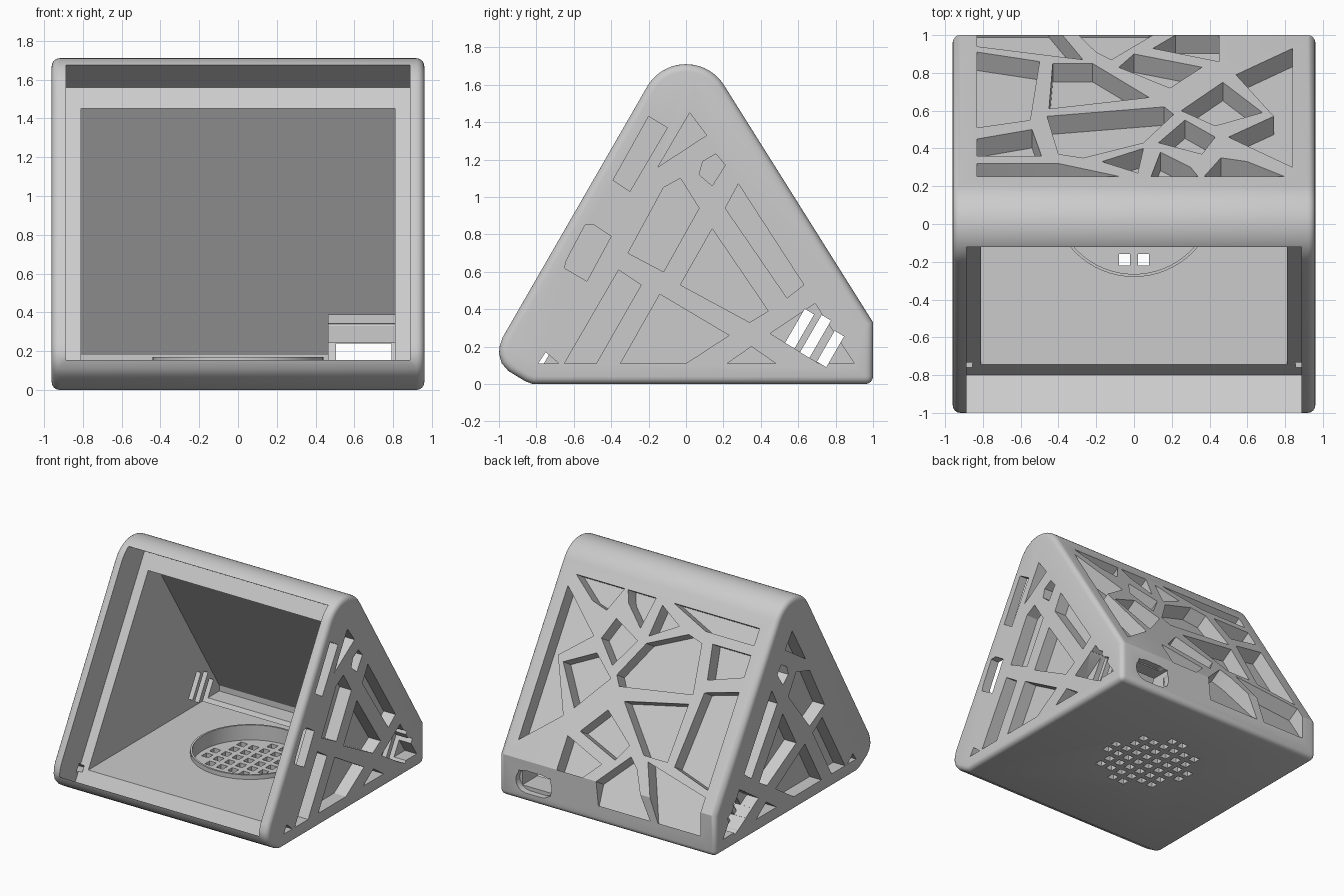
import bpy, bmesh, math
from mathutils import Vector as V

cube = bpy.data.objects.get("Cube")
if cube:
    bpy.data.objects.remove(cube)

GREY = (0.6, 0.6, 0.6, 1)
mat = bpy.data.materials.new("plain grey")
mat.use_nodes = True
mat.diffuse_color = GREY
mat.node_tree.nodes["Principled BSDF"].inputs["Base Color"].default_value = GREY


def prism(bm, pts, ext):
    """Closed prism from a ring of 3D points pushed along ext."""
    a = [bm.verts.new(p) for p in pts]
    b = [bm.verts.new(V(p) + V(ext)) for p in pts]
    n = len(a)
    faces = [bm.faces.new(a), bm.faces.new(b[::-1])]
    for i in range(n):
        faces.append(bm.faces.new((a[i], b[i], b[(i + 1) % n], a[(i + 1) % n])))
    bmesh.ops.recalc_face_normals(bm, faces=faces)


def make(name, prisms):
    bm = bmesh.new()
    for pts, ext in prisms:
        prism(bm, pts, ext)
    me = bpy.data.meshes.new(name)
    bm.to_mesh(me)
    bm.free()
    me.materials.append(mat)
    ob = bpy.data.objects.new(name, me)
    bpy.context.collection.objects.link(ob)
    return ob


def baked(ob):
    """Mesh of the object with its modifiers applied."""
    deps = bpy.context.evaluated_depsgraph_get()
    deps.update()
    return bpy.data.meshes.new_from_object(ob.evaluated_get(deps))


def volume(me):
    bm = bmesh.new()
    bm.from_mesh(me)
    v = abs(bm.calc_volume(signed=True))
    bm.free()
    return v


def combine(ob, prisms, op="DIFFERENCE", joined=False):
    """Boolean each prism, keeping the first solver with a plausible volume."""
    for group in ([prisms] if joined else [[p] for p in prisms]):
        tool = make("cutter", group)
        mod = ob.modifiers.new("combine", "BOOLEAN")
        mod.operation, mod.object = op, tool
        before, limit = volume(ob.data), volume(tool.data) * 1.01
        result = ob.data
        for solver in ("EXACT", "MANIFOLD", "FLOAT"):
            mod.solver = solver
            me = baked(ob)
            if 1e-6 < abs(volume(me) - before) < limit:
                result = me
                break
        ob.modifiers.remove(mod)
        ob.data = result
        bpy.data.objects.remove(tool)


def across(outline, half):
    """Side outline (y, z) spanning x from -half to half."""
    return [(-half, y, z) for y, z in outline], (2 * half, 0, 0)


def box(x0, x1, y0, y1, z0, z1):
    return [(x0, y0, z0), (x1, y0, z0), (x1, y1, z0), (x0, y1, z0)], (0, 0, z1 - z0)


def disc(r, z0, z1, cy, n=64):
    ring = [(r * math.cos(t), cy + r * math.sin(t), z0)
            for t in (2 * math.pi * i / n for i in range(n))]
    return ring, (0, 0, z1 - z0)


# Tent-shaped shell with a rounded ridge and rounded side edges
ridge = [(0.24 * math.cos(math.radians(t)), 1.47 + 0.24 * math.sin(math.radians(t)))
         for t in [32 + 118 * i / 20 for i in range(21)]]
toe = [(-0.98, 0.25), (-0.997, 0.2), (-1, 0.16), (-0.985, 0.11), (-0.95, 0.07),
       (-0.86, 0.015), (-0.82, 0)]
shell = make("case_shell", [across([(1, 0), (1, 0.33)] + ridge + toe, 0.96)])
bev = shell.modifiers.new("bevel", "BEVEL")
bev.width, bev.segments, bev.use_clamp_overlap = 0.04, 4, False
bev.limit_method, bev.angle_limit = "ANGLE", math.radians(50)
rounded = baked(shell)
shell.modifiers.remove(bev)
shell.data = rounded

# Screen recess square to the front slope, then the inner chamber
s, c = 0.5, math.sqrt(0.75)
low, high = V((-0.8, 0.04)), V((0.078, 1.56))
out = V((-c, s)) * 0.5
combine(shell, [across([low, high, high + out, low + out], 0.8875)])
combine(shell, [across([(-0.8, 0.135), (0.92, 0.135), (0.92, 0.18), (0.12, 1.45),
                        (-0.04, 1.45)], 0.81)])

# Block inside that carries the rear port
combine(shell, [box(0.465, 0.83, 0.77, 0.95, 0.12, 0.39)], "UNION")

# Blind lattice pockets on the sides, as (y, z)
shared = [
    [(0.28, 1.07), (0.63, 0.53), (0.54, 0.46), (0.21, 0.94)],
    [(0.14, 0.83), (0.44, 0.39), (0.34, 0.33), (-0.03, 0.53)],
    [(-0.14, 0.48), (0.23, 0.26), (0, 0.11), (-0.35, 0.11)],
    [(0.35, 0.2), (0.48, 0.11), (0.22, 0.11)],
    [(0.45, 0.27), (0.69, 0.43), (0.9, 0.11), (0.71, 0.11)],
    [(-0.36, 0.61), (-0.24, 0.53), (-0.48, 0.11), (-0.65, 0.11)],
    [(-0.79, 0.11), (-0.75, 0.17), (-0.68, 0.11)],
    [(0.02, 1.45), (0.11, 1.33), (-0.15, 1.16)],
    [(0.16, 1.23), (0.21, 1.17), (0.14, 1.06), (0.07, 1.12), (0.09, 1.19)],
]
big = [(-0.12, 1.05), (-0.03, 1.1), (0.07, 0.94), (-0.12, 0.6), (-0.31, 0.7)]
left_only = [big,
             [(-0.54, 0.85), (-0.49, 0.85), (-0.4, 0.79), (-0.53, 0.55), (-0.65, 0.62), (-0.64, 0.66)],
             [(-0.2, 1.43), (-0.1, 1.37), (-0.3, 1.03), (-0.39, 1.09)]]
right_only = [[(y - 0.08 if y < -0.1 else y, z) for y, z in big]]
for side, cells in ((1, shared + left_only), (-1, shared + right_only)):
    combine(shell, [([(side * 0.855, y, z) for y, z in cell], (side * 0.3, 0, 0))
                    for cell in cells])

# Blind lattice pockets on the rear slope, as (x, y) along the slope
rear = [
    [(-0.83, 0.91), (-0.5, 0.86), (-0.55, 0.55), (-0.83, 0.51)],
    [(-0.83, 0.94), (-0.27, 0.87), (-0.45, 1.085), (-0.83, 1.085)],
    [(-0.43, 0.85), (-0.22, 0.85), (0.08, 0.67), (-0.45, 0.61)],
    [(-0.46, 0.57), (0.16, 0.62), (0.21, 0.58), (0.05, 0.43), (-0.27, 0.35), (-0.4, 0.37)],
    [(-0.83, 0.45), (-0.54, 0.5), (-0.49, 0.36), (-0.83, 0.36)],
    [(-0.83, 0.32), (-0.4, 0.32), (-0.07, 0.25), (-0.83, 0.25)],
    [(-0.17, 0.33), (0.05, 0.4), (0.02, 0.27)],
    [(0.09, 0.25), (0.14, 0.38), (0.3, 0.3), (0.34, 0.25)],
    [(0.13, 0.43), (0.27, 0.55), (0.43, 0.46), (0.36, 0.37)],
    [(0.37, 0.25), (0.46, 0.35), (0.6, 0.33), (0.8, 0.25)],
    [(0.25, 0.6), (0.47, 0.75), (0.68, 0.59), (0.43, 0.52)],
    [(0.54, 0.79), (0.84, 0.93), (0.84, 0.3), (0.5, 0.46), (0.74, 0.57)],
    [(-0.08, 0.83), (0, 0.9), (0.36, 0.83), (0.19, 0.72)],
    [(-0.38, 1.085), (-0.2, 0.91), (-0.12, 0.87), (0.1, 1), (0.08, 1.085)],
    [(0.1, 0.93), (0.45, 0.86), (0.45, 1.0), (0.22, 1.0)],
]
normal = V((0, 0.846, 0.532))
combine(shell, [([V((x, y, 0.33 + (1 - y) * 1.59)) - normal * 0.115 for x, y in cell],
                 normal * 0.5) for cell in rear])

# Slanted side vents through the inner walls
vents = []
for y, z, length in ((0.53, 0.22, 0.21), (0.61, 0.17, 0.23), (0.7, 0.12, 0.19)):
    a, along, wide = V((y, z)), V((s, c)) * length, V((0.05, -0.03))
    vents.append(across([a, a + along, a + along + wide, a + wide], 1.1))
combine(shell, vents)

# Rear port: pill-shaped mouth and a square passage
pill = []
for cx, start in ((0.725, -90), (0.585, 90)):
    for i in range(9):
        t = math.radians(start + 180 * i / 8)
        pill.append((cx + 0.09 * math.cos(t), 0.95, 0.16 + 0.09 * math.sin(t)))
combine(shell, [(pill, (0, 0.2, 0))])
combine(shell, [box(0.505, 0.79, 0.75, 1.1, 0.1, 0.24)])

# Speaker well in the floor with a raised rim and a square-hole grille
CY = 0.16
combine(shell, [disc(0.44, 0.1, 0.17, CY)], "UNION")
combine(shell, [disc(0.425, 0.05, 0.3, CY)])
steps = [-0.35 + 0.1 * i for i in range(8)]
combine(shell, [box(x - 0.03, x + 0.03, CY + y - 0.03, CY + y + 0.03, -0.1, 0.1)
                for x in steps for y in steps if math.hypot(x, y) < 0.36], joined=True)

# Smooth rounded parts, crisp cut edges
bpy.ops.object.select_all(action="DESELECT")
shell.select_set(True)
bpy.context.view_layer.objects.active = shell
bpy.ops.object.shade_smooth_by_angle(angle=math.radians(28))
